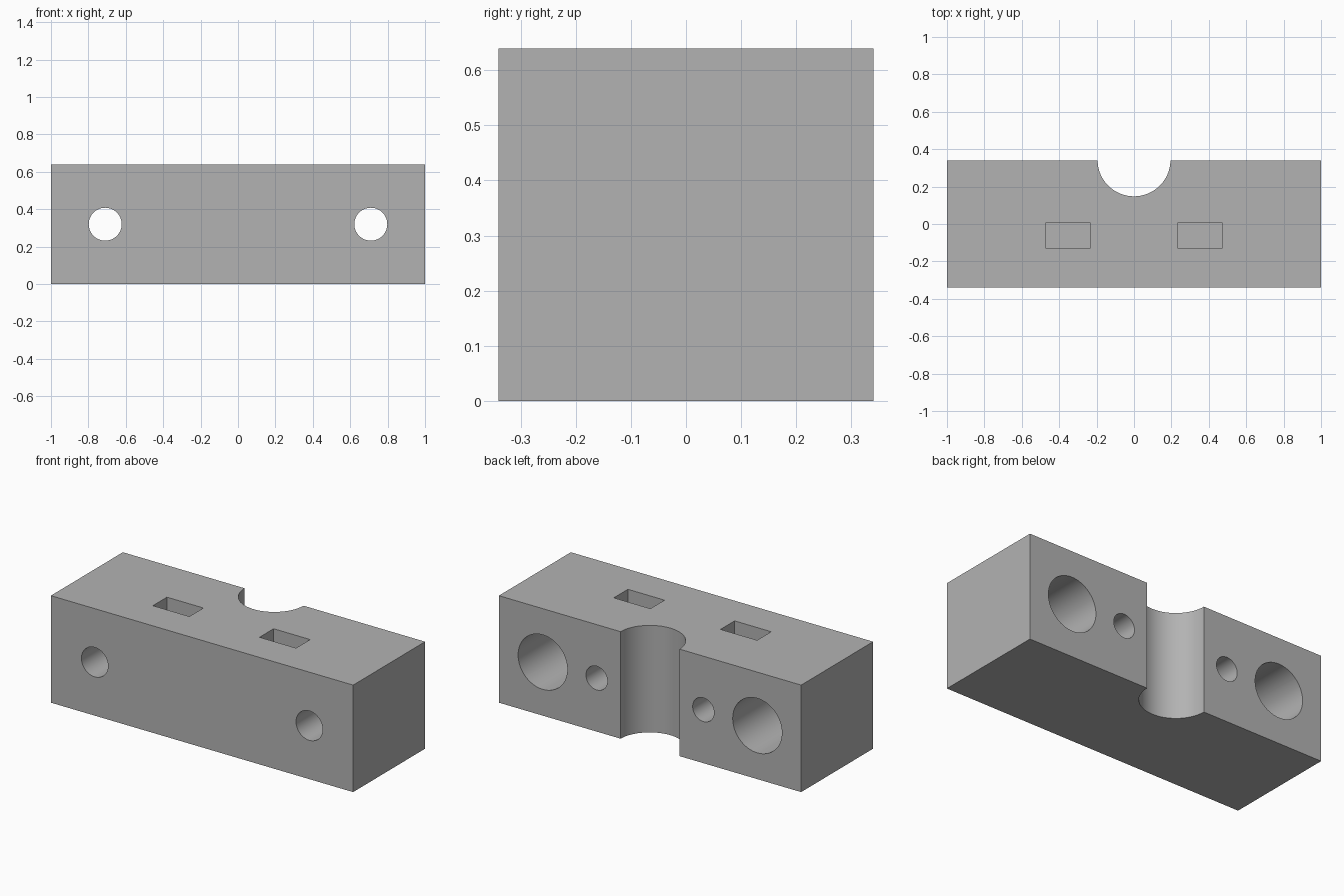
import bpy
import math

default = bpy.data.objects.get("Cube")
if default:
    bpy.data.objects.remove(default, do_unlink=True)

LENGTH, DEPTH, HEIGHT = 2.0, 0.68, 0.64
BACK, MID = DEPTH / 2, HEIGHT / 2

grey = bpy.data.materials.new("plain grey")
grey.use_nodes = True
colour = (0.45, 0.45, 0.45, 1)
grey.diffuse_color = colour
grey.node_tree.nodes["Principled BSDF"].inputs["Base Color"].default_value = colour


def box(name, x, y, z):
    """Box spanning the given (low, high) ranges."""
    ranges = (x, y, z)
    bpy.ops.mesh.primitive_cube_add(size=1, location=[sum(r) / 2 for r in ranges])
    obj = bpy.context.object
    obj.name = name
    obj.scale = [r[1] - r[0] for r in ranges]
    bpy.ops.object.transform_apply(location=False, rotation=False, scale=True)
    return obj


def bore(name, x, radius, y_low, y_high):
    """Round cutter along y at mid height."""
    bpy.ops.mesh.primitive_cylinder_add(
        vertices=64, radius=radius, depth=y_high - y_low,
        location=(x, (y_low + y_high) / 2, MID), rotation=(math.pi / 2, 0, 0))
    bpy.context.object.name = name
    return bpy.context.object


# Main block
block = box("clamp_block", (-LENGTH / 2, LENGTH / 2), (-BACK, BACK), (0, HEIGHT))
block.data.materials.append(grey)

# Half-round rod channel in the back
bpy.ops.mesh.primitive_cylinder_add(vertices=96, radius=0.195, depth=1,
                                    location=(0, BACK + 0.003, MID))
channel = bpy.context.object
channel.name = "rod_channel_cutter"
cutters = [channel]

# Mirrored holes: through hole, counterbore, bolt hole and nut slot
for side, s in (("left", 1), ("right", -1)):
    cutters += [
        bore(side + "_through_hole_cutter", s * 0.71, 0.088, -BACK - 0.1, BACK - 0.1),
        bore(side + "_counterbore_cutter", s * 0.71, 0.163, BACK - 0.43, BACK + 0.1),
        bore(side + "_bolt_hole_cutter", s * 0.353, 0.071, -0.2, BACK + 0.1),
        box(side + "_nut_slot_cutter", sorted((s * 0.232, s * 0.474)),
            (-0.128, 0.005), (0.2, HEIGHT + 0.1)),
    ]

# Cut the block, then discard the cutters
bpy.ops.object.select_all(action='DESELECT')
block.select_set(True)
bpy.context.view_layer.objects.active = block
for cutter in cutters:
    cutter.hide_render = True
    cut = block.modifiers.new(cutter.name, 'BOOLEAN')
    cut.operation = 'DIFFERENCE'
    cut.solver = 'EXACT'
    cut.object = cutter
    bpy.ops.object.modifier_apply(modifier=cut.name)
for cutter in cutters:
    bpy.data.objects.remove(cutter, do_unlink=True)

bpy.ops.object.shade_smooth_by_angle(angle=math.radians(30))
